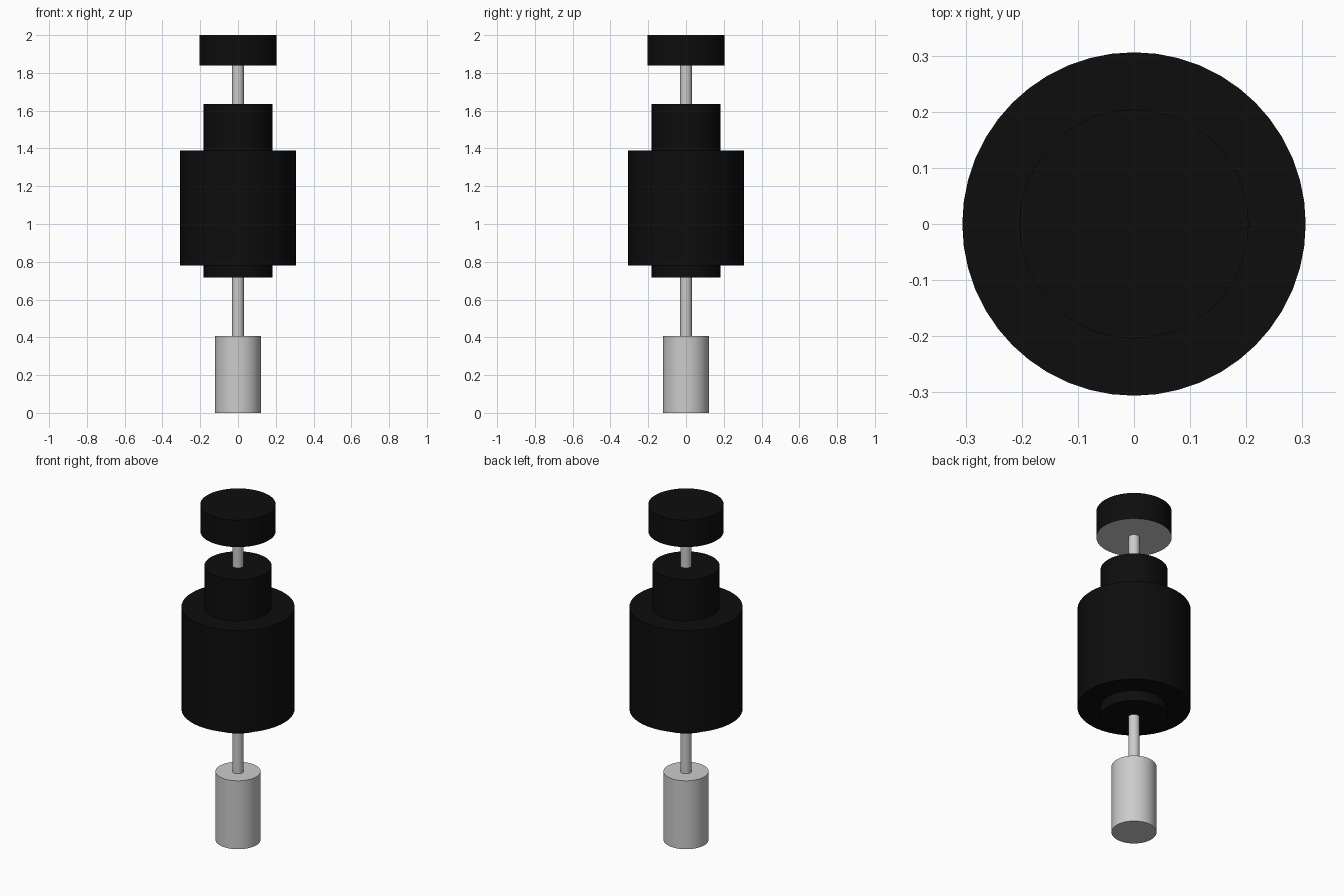
import bpy
import math

if "Cube" in bpy.data.objects:
    bpy.data.objects.remove(bpy.data.objects["Cube"])

SIDES = 48


def material(name, value):
    mat = bpy.data.materials.new(name)
    mat.diffuse_color = (value, value, value, 1)
    mat.use_nodes = True
    mat.node_tree.nodes["Principled BSDF"].inputs["Base Color"].default_value = mat.diffuse_color
    return mat


black = material("black_plastic", 0.004)
steel = material("steel", 0.6)


def cylinder(name, radius, z0, z1, mat):
    """Upright smooth-sided cylinder between two heights."""
    bpy.ops.mesh.primitive_cylinder_add(
        vertices=SIDES, radius=radius, depth=z1 - z0,
        location=(0, 0, (z0 + z1) / 2))
    obj = bpy.context.object
    obj.name = name
    obj.data.materials.append(mat)
    bpy.ops.object.shade_smooth_by_angle(angle=math.radians(30))
    return obj


# Plunger tip and the two exposed lengths of rod
cylinder("plunger_tip", 0.122, 0.0, 0.408, steel)
cylinder("lower_rod", 0.031, 0.408, 0.718, steel)
cylinder("upper_rod", 0.031, 1.635, 1.84, steel)

# Housing with a collar at each end
cylinder("lower_collar", 0.182, 0.718, 0.78, black)
cylinder("housing", 0.306, 0.78, 1.39, black)
cylinder("upper_collar", 0.182, 1.39, 1.635, black)

# Push button, black with a bare metal underside
button = cylinder("push_button", 0.204, 1.84, 2.0, black)
button.data.materials.append(steel)
for face in button.data.polygons:
    if face.normal.z < -0.5:
        face.material_index = 1
